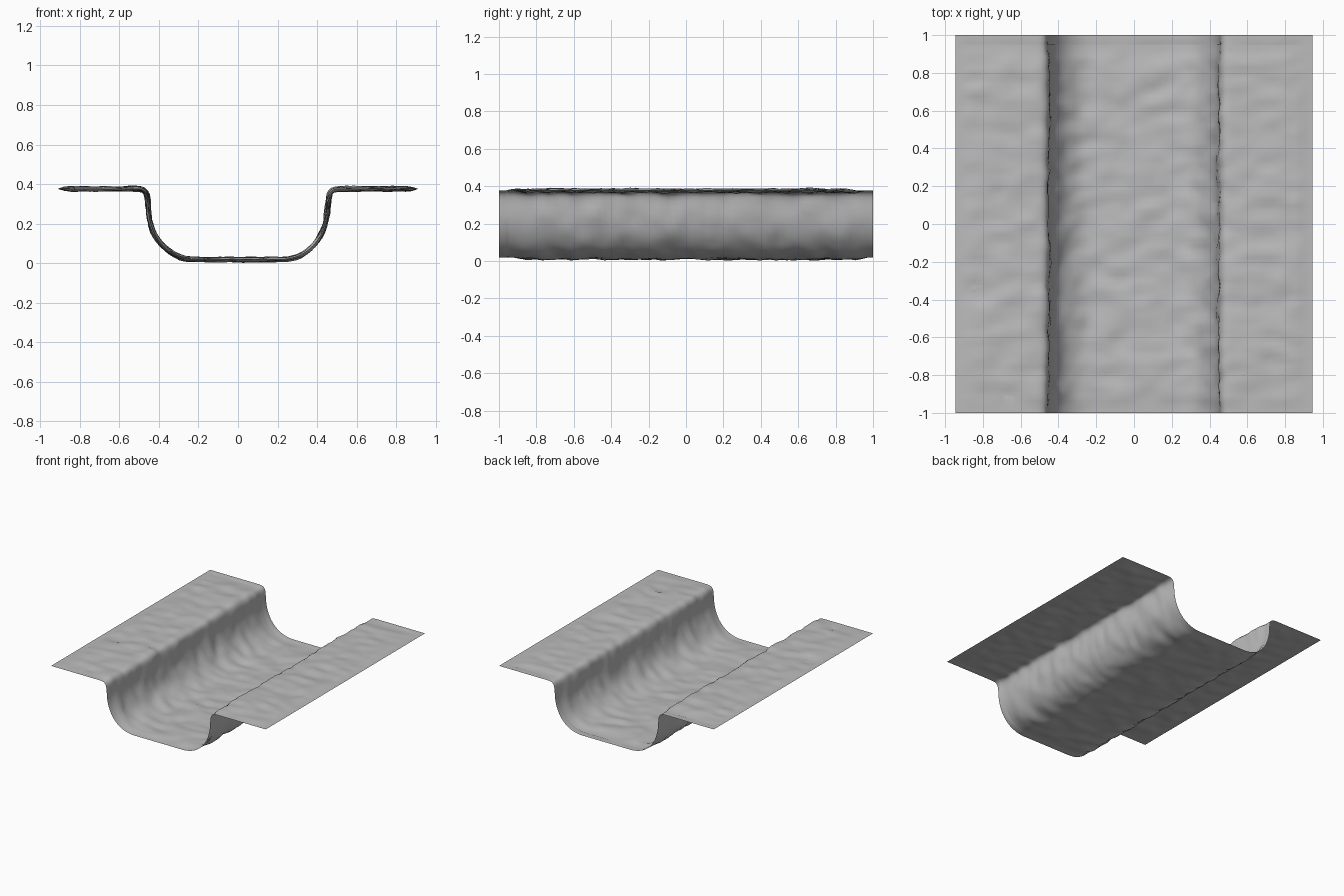
import bpy
import bmesh
from mathutils import Vector, noise
from mathutils.geometry import interpolate_bezier

cube = bpy.data.objects.get("Cube")
if cube:
    bpy.data.objects.remove(cube, do_unlink=True)

HALF_WIDTH, FLANGE_Z, FLOOR_Z = 0.945, 0.376, 0.018
BORDER = 0.05      # flat, undisturbed rim around each sheet
ROWS = 64

stone = bpy.data.materials.new("Grey stone")
stone.use_nodes = True
stone.diffuse_color = (0.5, 0.5, 0.5, 1)
stone.node_tree.nodes["Principled BSDF"].inputs["Base Color"].default_value = (0.5, 0.5, 0.5, 1)


def curve(a, b, c, d, steps):
    """Bezier points in the XZ plane, without the last one."""
    pts = [Vector((x, 0, z)) for x, z in (a, b, c, d)]
    return interpolate_bezier(*pts, steps + 1)[:-1]


def line(a, b, steps):
    start, end = Vector((a[0], 0, a[1])), Vector((b[0], 0, b[1]))
    return [start.lerp(end, i / steps) for i in range(steps)]


def trough_profile():
    """Flange, rounded lip and curved wall, mirrored about the centre."""
    lip, wall, foot = (0.52, FLANGE_Z), (0.455, 0.29), (0.21, FLOOR_Z)
    half = line((HALF_WIDTH, FLANGE_Z), lip, 13)
    half += curve(lip, (0.465, FLANGE_Z), (0.458, 0.36), wall, 6)
    half += curve(wall, (0.45, 0.12), (0.35, FLOOR_Z), foot, 14)
    half += line(foot, (0, FLOOR_Z), 7)
    left = [Vector((-p.x, 0, p.z)) for p in half]
    return left + [Vector((0, 0, FLOOR_Z))] + half[::-1]


def build_sheet(name, y_start, y_end, side, seed):
    """One rough skin; side is 1 for the upper face and -1 for the lower."""
    profile = trough_profile()
    bm = bmesh.new()
    grid = []
    for j in range(ROWS + 1):
        y = y_start + (y_end - y_start) * j / ROWS
        row = []
        for i, p in enumerate(profile):
            t = profile[min(i + 1, len(profile) - 1)] - profile[max(i - 1, 0)]
            normal = Vector((-t.z, 0, t.x)).normalized() * side
            edge = min(y - y_start, y_end - y, HALF_WIDTH - abs(p.x))
            fade = min(max((edge - BORDER) / 0.02, 0), 1)
            bump = noise.noise(Vector((p.x * 7, y * 13, p.z * 7 + seed)))
            bump += 0.4 * noise.noise(Vector((p.x * 16, y * 24, p.z * 16 - seed)))
            co = p + normal * fade * (0.007 + 0.012 * bump)
            row.append(bm.verts.new((co.x, y, max(co.z, 0))))
        grid.append(row)
    for low, high in zip(grid, grid[1:]):
        for i in range(len(profile) - 1):
            quad = [low[i], low[i + 1], high[i + 1], high[i]]
            face = bm.faces.new(quad if side > 0 else quad[::-1])
            face.smooth = True
    mesh = bpy.data.meshes.new(name)
    bm.to_mesh(mesh)
    bm.free()
    mesh.materials.append(stone)
    obj = bpy.data.objects.new(name, mesh)
    bpy.context.collection.objects.link(obj)
    return obj


# Upper and lower skins, slightly offset lengthwise so that their rims overlap
build_sheet("trough_upper_skin", -1, 0.95, 1, 3.7)
build_sheet("trough_lower_skin", -0.95, 1, -1, 21.3)
